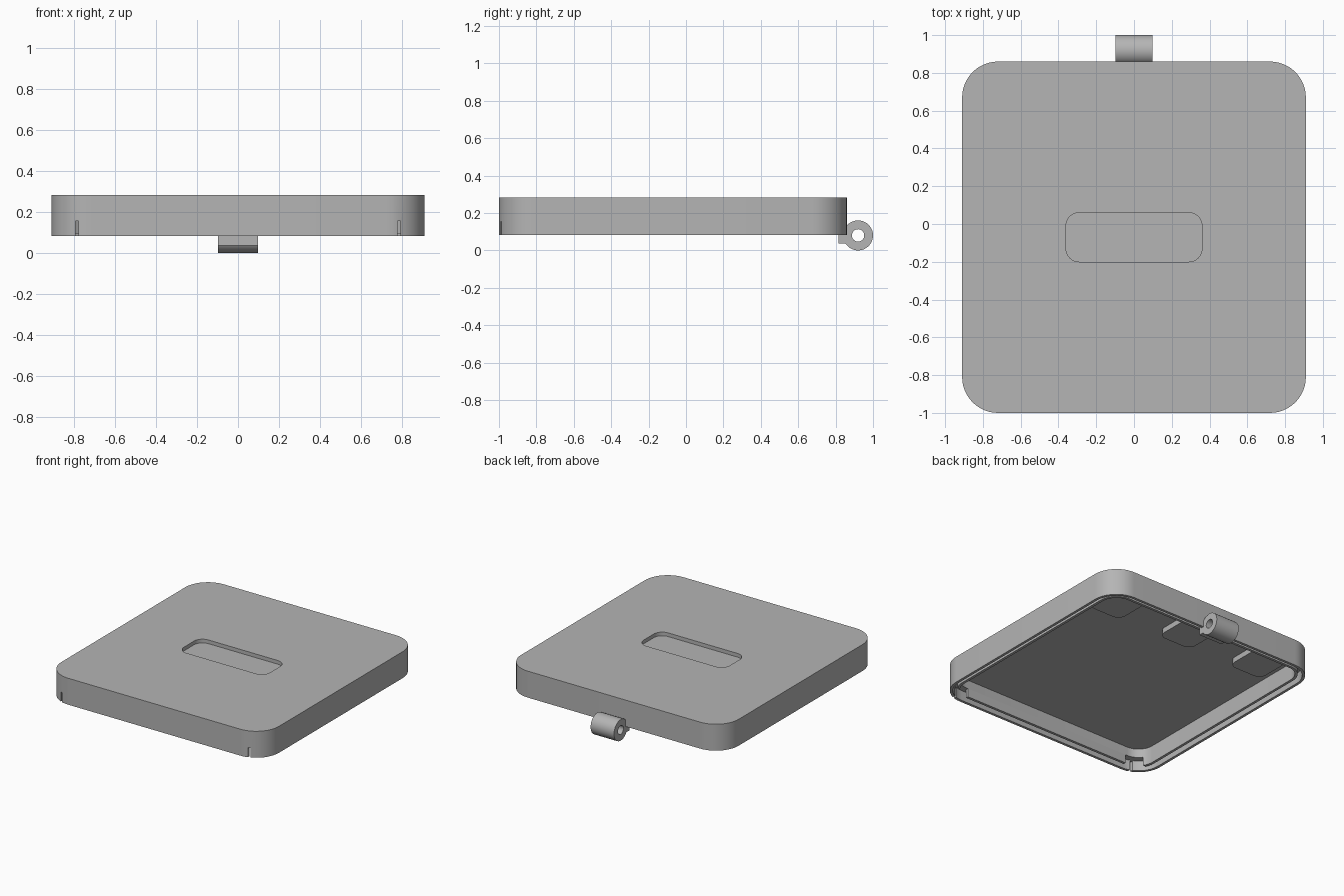
import bpy, bmesh, math

if "Cube" in bpy.data.objects:
    bpy.data.objects.remove(bpy.data.objects["Cube"])

grey = bpy.data.materials.new("light_grey")
grey.use_nodes = True
GREY = (0.46, 0.46, 0.46, 1)
grey.diffuse_color = GREY
grey.node_tree.nodes["Principled BSDF"].inputs["Base Color"].default_value = GREY

# Outer footprint of the lid
X, FRONT, BACK = 0.91, -1.0, 0.86
RIM, TOP = 0.083, 0.283
POCKET, CEILING = 0.16, 0.225


def extrude(name, points, offset):
    """Extrude a closed outline along an offset vector."""
    bm = bmesh.new()
    face = bm.faces.new([bm.verts.new(p) for p in points])
    moved = bmesh.ops.extrude_face_region(bm, geom=[face])["geom"]
    verts = [g for g in moved if isinstance(g, bmesh.types.BMVert)]
    bmesh.ops.translate(bm, verts=verts, vec=offset)
    bmesh.ops.recalc_face_normals(bm, faces=bm.faces[:])
    mesh = bpy.data.meshes.new(name)
    bm.to_mesh(mesh)
    bm.free()
    mesh.materials.append(grey)
    obj = bpy.data.objects.new(name, mesh)
    bpy.context.collection.objects.link(obj)
    return obj


def slab(name, x0, x1, y0, y1, z0, z1, radius=0, steps=12):
    """Box with rounded upright corners."""
    if not radius:
        points = [(x0, y0, z0), (x1, y0, z0), (x1, y1, z0), (x0, y1, z0)]
    else:
        centres = [(x1 - radius, y1 - radius), (x0 + radius, y1 - radius),
                   (x0 + radius, y0 + radius), (x1 - radius, y0 + radius)]
        points = []
        for q, (cx, cy) in enumerate(centres):
            for i in range(steps + 1):
                a = (q + i / steps) * math.pi / 2
                points.append((cx + radius * math.cos(a), cy + radius * math.sin(a), z0))
    return extrude(name, points, (0, 0, z1 - z0))


def inset_slab(name, inset, z0, z1, radius):
    return slab(name, inset - X, X - inset, FRONT + inset, BACK - inset, z0, z1, radius)


def rod(name, radius, half, y, z, sides=48):
    points = [(-half, y + radius * math.cos(math.tau * i / sides),
               z + radius * math.sin(math.tau * i / sides)) for i in range(sides)]
    return extrude(name, points, (2 * half, 0, 0))


def combine(obj, other, operation="DIFFERENCE"):
    """Apply a boolean and discard the helper."""
    other.hide_render = True
    mod = obj.modifiers.new("bool", "BOOLEAN")
    mod.operation, mod.object, mod.solver = operation, other, "EXACT"
    bpy.context.view_layer.objects.active = obj
    bpy.ops.object.modifier_apply(modifier=mod.name)
    bpy.data.objects.remove(other)


# Lid shell, hollow from below with a shallow step inside the rim
lid = inset_slab("lid", 0, RIM, TOP, 0.19)
combine(lid, inset_slab("step_cutter", 0.02, 0, POCKET, 0.17))
combine(lid, inset_slab("cavity_cutter", 0.07, 0, CEILING, 0.12))

# Label recess in the top
combine(lid, slab("recess_cutter", -0.36, 0.36, -0.2, 0.06, 0.255, 0.4, 0.07))

# Inner lip, separated from the rim by a groove
lip = inset_slab("inner_lip", 0.05, 0.095, POCKET + 0.001, 0.14)
combine(lip, inset_slab("lip_cutter", 0.07, 0, 0.3, 0.12))

# Narrow slots through the front rim with wider gaps in the lip
for side in (-1, 1):
    x = side * 0.785
    combine(lid, slab("slot_cutter", x - 0.008, x + 0.008, -1.1, -0.9, 0, 0.155))
    combine(lip, slab("gap_cutter", x - 0.08, x + 0.08, -1.1, -0.88, 0, 0.159))

# Three pads under the ceiling along the back wall
pads = []
for name, x in (("right_pad", -0.63), ("middle_pad", 0), ("left_pad", 0.63)):
    pad = slab(name, x - 0.14, x + 0.14, 0.43, 0.95, 0.185, CEILING + 0.01, 0.06)
    combine(pad, slab("pad_trim", -1, 1, BACK - 0.06, 1.2, 0, 0.5))
    pads.append(pad)

# Hinge barrel with its bracket and pin hole
hinge = rod("hinge_barrel", 0.08, 0.098, 0.92, 0.08)
combine(hinge, slab("bracket", -0.098, 0.098, 0.815, 0.9, 0.037, 0.1), "UNION")
combine(hinge, rod("pin_cutter", 0.033, 0.2, 0.92, 0.08))

# Smooth rounded sides, keep edges crisp
for obj in [lid, lip, hinge] + pads:
    bpy.ops.object.select_all(action="DESELECT")
    obj.select_set(True)
    bpy.context.view_layer.objects.active = obj
    bpy.ops.object.shade_smooth_by_angle(angle=math.radians(30))
